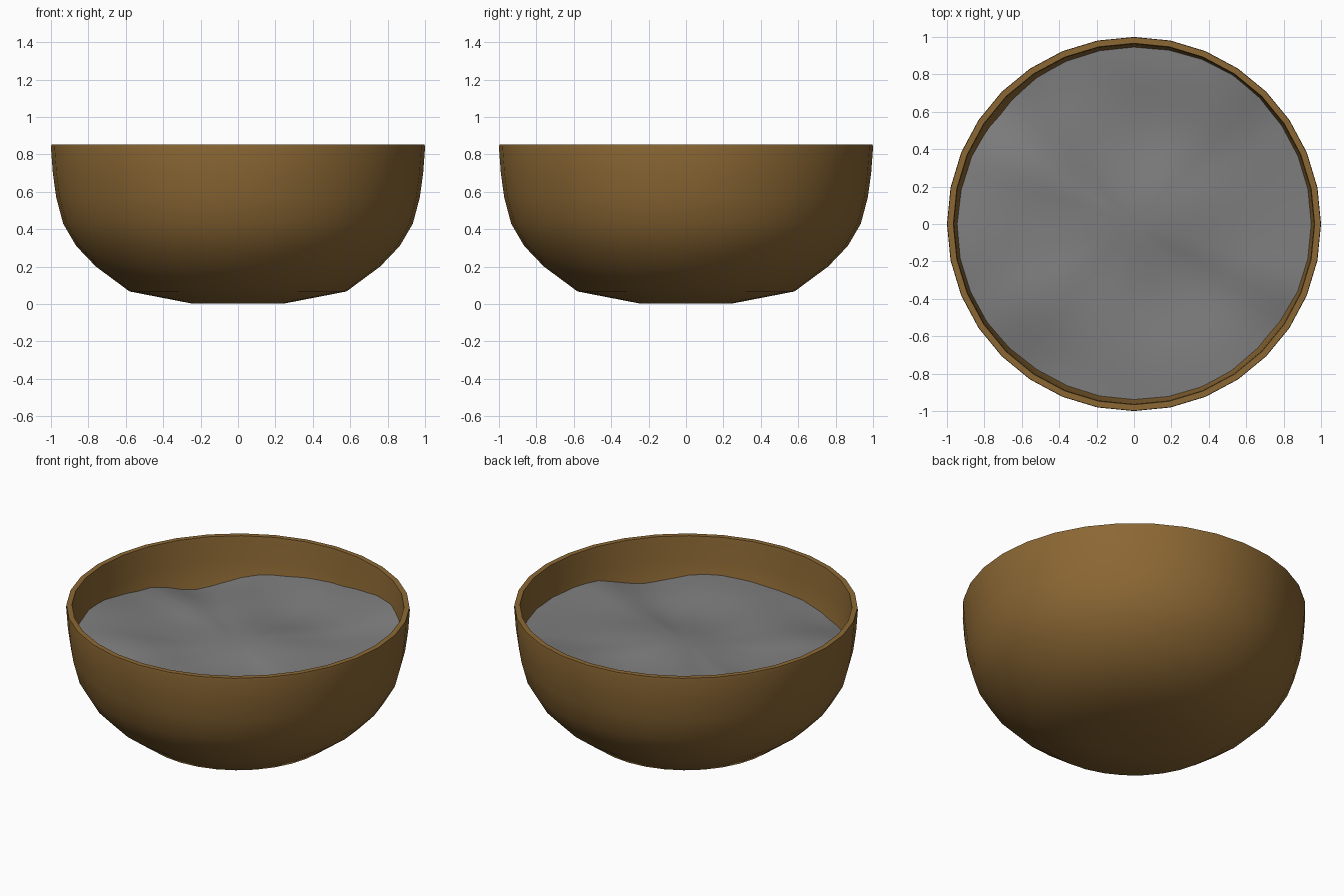
import bpy, bmesh, math

if "Cube" in bpy.data.objects:
    bpy.data.objects.remove(bpy.data.objects["Cube"])

SIDES = 32

def material(name, rgb):
    m = bpy.data.materials.new(name)
    m.diffuse_color = (*rgb, 1)
    m.use_nodes = True
    m.node_tree.nodes["Principled BSDF"].inputs["Base Color"].default_value = m.diffuse_color
    return m

brown = material("brown_clay", (0.26, 0.137, 0.034))
grey = material("grey_liquid", (0.21, 0.21, 0.21))

def finish(bm, name, mat, angle):
    bmesh.ops.recalc_face_normals(bm, faces=bm.faces[:])
    me = bpy.data.meshes.new(name)
    bm.to_mesh(me)
    bm.free()
    me.materials.append(mat)
    ob = bpy.data.objects.new(name, me)
    bpy.context.collection.objects.link(ob)
    bpy.ops.object.select_all(action='DESELECT')
    ob.select_set(True)
    bpy.context.view_layer.objects.active = ob
    bpy.ops.object.shade_smooth_by_angle(angle=math.radians(angle))
    return ob

def add_rings(bm, rings, n):
    """Join rings of coordinates, the first and last being filled by the caller."""
    loops = [[bm.verts.new(p) for p in ring] for ring in rings]
    for a, b in zip(loops, loops[1:]):
        for i in range(n):
            j = (i + 1) % n
            bm.faces.new((a[i], a[j], b[j], b[i]))
    return loops

# Bowl: outer wall, rim and inner wall as one lathed shell
outer = [(0.25, 0.003), (0.58, 0.067), (0.76, 0.2), (0.865, 0.31), (0.935, 0.43),
         (0.972, 0.57), (0.99, 0.7), (1.0, 0.835), (0.998, 0.852)]
inner = [(0.966, 0.852), (0.962, 0.82), (0.955, 0.7), (0.935, 0.57), (0.9, 0.44),
         (0.83, 0.32), (0.73, 0.22), (0.56, 0.11), (0.25, 0.045)]
bm = bmesh.new()
loops = add_rings(bm, [[(r * math.cos(2 * math.pi * i / SIDES),
                         r * math.sin(2 * math.pi * i / SIDES), z)
                        for i in range(SIDES)] for r, z in outer + inner], SIDES)
bm.faces.new(loops[0])
bm.faces.new(loops[-1])
finish(bm, "bowl", brown, 40)

# Liquid: wavy disc whose edge rises and falls along the inner wall
EDGE = [(35, .66), (55, .70), (90, .64), (114, .62), (141, .54), (158, .60), (190, .65),
        (208, .64), (240, .57), (265, .59), (297, .62), (320, .575), (342, .65), (395, .66)]

def edge_height(deg):
    deg = (deg - 35) % 360 + 35
    for (a, za), (b, zb) in zip(EDGE, EDGE[1:]):
        if a <= deg <= b:
            t = (deg - a) / (b - a)
            return za + (zb - za) * t * t * (3 - 2 * t)

def wall_radius(z):
    for (r1, z1), (r0, z0) in zip(inner[1:], inner[2:]):
        if z0 <= z <= z1:
            return r0 + (r1 - r0) * (z - z0) / (z1 - z0)
    return 0.95

N, RINGS = 64, 16
rings = []
for k in range(1, RINGS + 1):
    f = k / RINGS
    ring = []
    for i in range(N):
        a = 2 * math.pi * i / N
        ze = edge_height(math.degrees(a))
        r = f * (wall_radius(ze) + 0.003)
        x, y = r * math.cos(a), r * math.sin(a)
        ripple = 0.022 * math.sin(5 * x + 1) * math.cos(6 * y) + 0.012 * math.sin(7 * y + 2 * x)
        w = f ** 2
        ring.append((x, y, w * ze + (1 - w) * (0.61 + ripple)))
    rings.append(ring)
bm = bmesh.new()
loops = add_rings(bm, rings, N)
bm.faces.new(loops[0])
ob = finish(bm, "liquid_surface", grey, 60)
# keep the top side facing up
if ob.data.polygons[0].normal.z < 0:
    ob.data.flip_normals()
